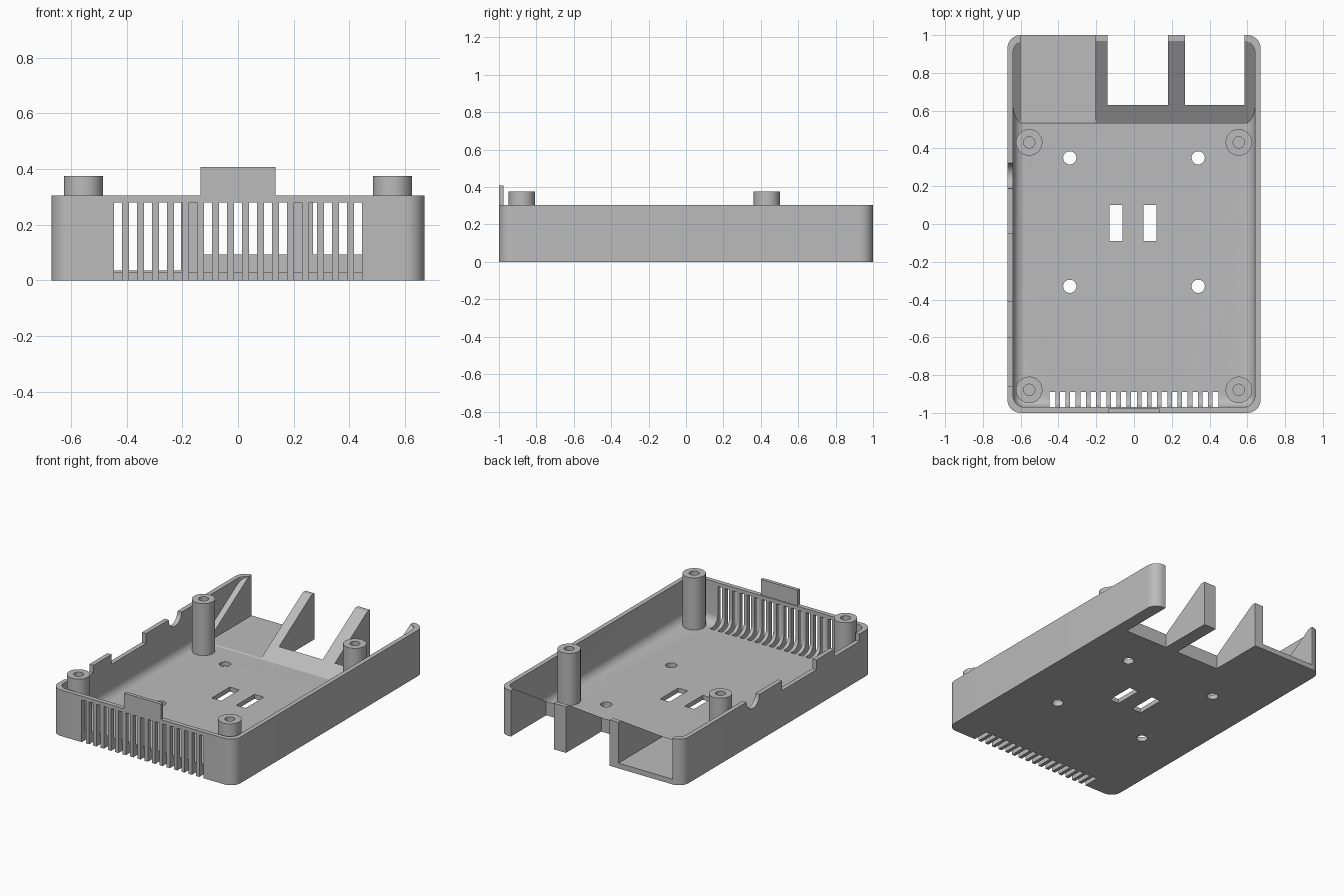
import bpy, bmesh, math
from mathutils import Matrix, Vector

old = bpy.data.objects.get("Cube")
if old:
    bpy.data.objects.remove(old, do_unlink=True)

# Single plastic colour
GREY = (0.5, 0.5, 0.5, 1)
plastic = bpy.data.materials.new("grey plastic")
plastic.use_nodes = True
plastic.diffuse_color = GREY
plastic.node_tree.nodes["Principled BSDF"].inputs["Base Color"].default_value = GREY

HALF_W, HEIGHT, WALL, FLOOR = 0.67, 0.305, 0.03, 0.03
RAMP_Y = 0.53


def add_box(bm, x, y, z):
    """Box from (min, max) pairs; returns its vertices."""
    mat = (Matrix.Translation([(a + b) / 2 for a, b in (x, y, z)])
           @ Matrix.Diagonal([b - a for a, b in (x, y, z)] + [1]))
    return bmesh.ops.create_cube(bm, size=1, matrix=mat)["verts"]


def add_cylinder(bm, center, radius, depth, rotation=Matrix()):
    bmesh.ops.create_cone(bm, cap_ends=True, segments=32, radius1=radius, radius2=radius,
                          depth=depth, matrix=Matrix.Translation(center) @ rotation)


def make_object(name, bm):
    bmesh.ops.recalc_face_normals(bm, faces=bm.faces)
    mesh = bpy.data.meshes.new(name)
    bm.to_mesh(mesh)
    bm.free()
    mesh.materials.append(plastic)
    obj = bpy.data.objects.new(name, mesh)
    bpy.context.collection.objects.link(obj)
    return obj


def activate(obj):
    bpy.ops.object.select_all(action="DESELECT")
    obj.select_set(True)
    bpy.context.view_layer.objects.active = obj


def smooth(obj):
    activate(obj)
    bpy.ops.object.shade_smooth_by_angle(angle=math.radians(30))


def subtract(target, cutter):
    cutter.hide_render = True
    mod = target.modifiers.new("cut", "BOOLEAN")
    mod.operation, mod.solver, mod.object = "DIFFERENCE", "EXACT", cutter
    activate(target)
    bpy.ops.object.modifier_apply(modifier=mod.name)
    bpy.data.objects.remove(cutter, do_unlink=True)


def is_vertical(edge):
    a, b = (v.co for v in edge.verts)
    return abs(a.z - b.z) > 0.1


# Outer block with rounded upright corners
bm = bmesh.new()
add_box(bm, (-HALF_W, HALF_W), (-1, 1), (0, HEIGHT))
bmesh.ops.bevel(bm, geom=[e for e in bm.edges if is_vertical(e)], offset=0.07,
                segments=10, profile=0.5, affect="EDGES")
tray = make_object("tray", bm)

# Cavity with filleted corners and floor, cut off by the sloping back
bm = bmesh.new()
add_box(bm, (-HALF_W + WALL, HALF_W - WALL), (-1 + WALL, 1 - WALL), (FLOOR, 0.5))
low = [e for e in bm.edges if is_vertical(e) or all(v.co.z < 0.1 for v in e.verts)]
bmesh.ops.bevel(bm, geom=low, offset=0.06, segments=8, profile=0.5, affect="EDGES")
run, rise = 1 - WALL - RAMP_Y, HEIGHT - FLOOR
cut = bmesh.ops.bisect_plane(bm, geom=bm.verts[:] + bm.edges[:] + bm.faces[:],
                             plane_co=Vector((0, RAMP_Y, FLOOR)),
                             plane_no=Vector((0, rise, -run)), clear_outer=True)
bmesh.ops.holes_fill(bm, edges=[g for g in cut["geom_cut"] if isinstance(g, bmesh.types.BMEdge)])
subtract(tray, make_object("cavity", bm))

# Openings
bm = bmesh.new()
add_box(bm, (-0.6, -0.205), (RAMP_Y, 1.1), (0.035, 0.5))          # rear bay
for x in ((-0.14, 0.18), (0.27, 0.585)):                          # rear port gaps
    add_box(bm, x, (0.63, 1.1), (-0.1, 0.5))
for i in range(-8, 9):                                            # front vent slots
    x = i * 0.0539
    add_box(bm, (x - 0.015, x + 0.015), (-1.1, -0.89), (-0.1, 0.28))
for x in (-0.095, 0.085):                                         # floor slots
    add_box(bm, (x - 0.035, x + 0.035), (-0.09, 0.1), (-0.1, 0.1))
for x in (-0.34, 0.34):                                           # floor holes
    for y in (-0.33, 0.35):
        add_cylinder(bm, (x, y, 0), 0.035, 0.2)
for y, z in (((-0.86, -0.6), 0.255), ((-0.41, -0.05), 0.24)):     # side notches
    add_box(bm, (-0.8, -0.62), y, (z, 0.5))
add_cylinder(bm, (-0.71, 0.255, HEIGHT), 0.067, 0.18, Matrix.Rotation(math.pi / 2, 4, "Y"))
subtract(tray, make_object("openings", bm))
smooth(tray)

# Front tab
bm = bmesh.new()
add_box(bm, (-0.135, 0.135), (-1, -0.977), (0.29, 0.408))
make_object("front_tab", bm)


# Screw posts with blind holes, turned from a profile
def screw_post(name, x, y):
    profile = [(0, 0.05), (0.03, 0.05), (0.03, 0.375), (0.07, 0.375), (0.07, 0.015), (0, 0.015)]
    bm = bmesh.new()
    verts = [bm.verts.new((r, 0, z)) for r, z in profile]
    edges = [bm.edges.new(pair) for pair in zip(verts, verts[1:])]
    bmesh.ops.spin(bm, geom=verts + edges, cent=(0, 0, 0), axis=(0, 0, 1),
                   angle=math.tau, steps=40)
    bmesh.ops.remove_doubles(bm, verts=bm.verts, dist=0.0001)
    post = make_object(name, bm)
    post.location = (x, y, 0)
    smooth(post)


for side, x in (("left", 0.555), ("right", -0.555)):
    for end, y in (("front", -0.878), ("back", 0.432)):
        screw_post(f"{end}_{side}_screw_post", x, y)
